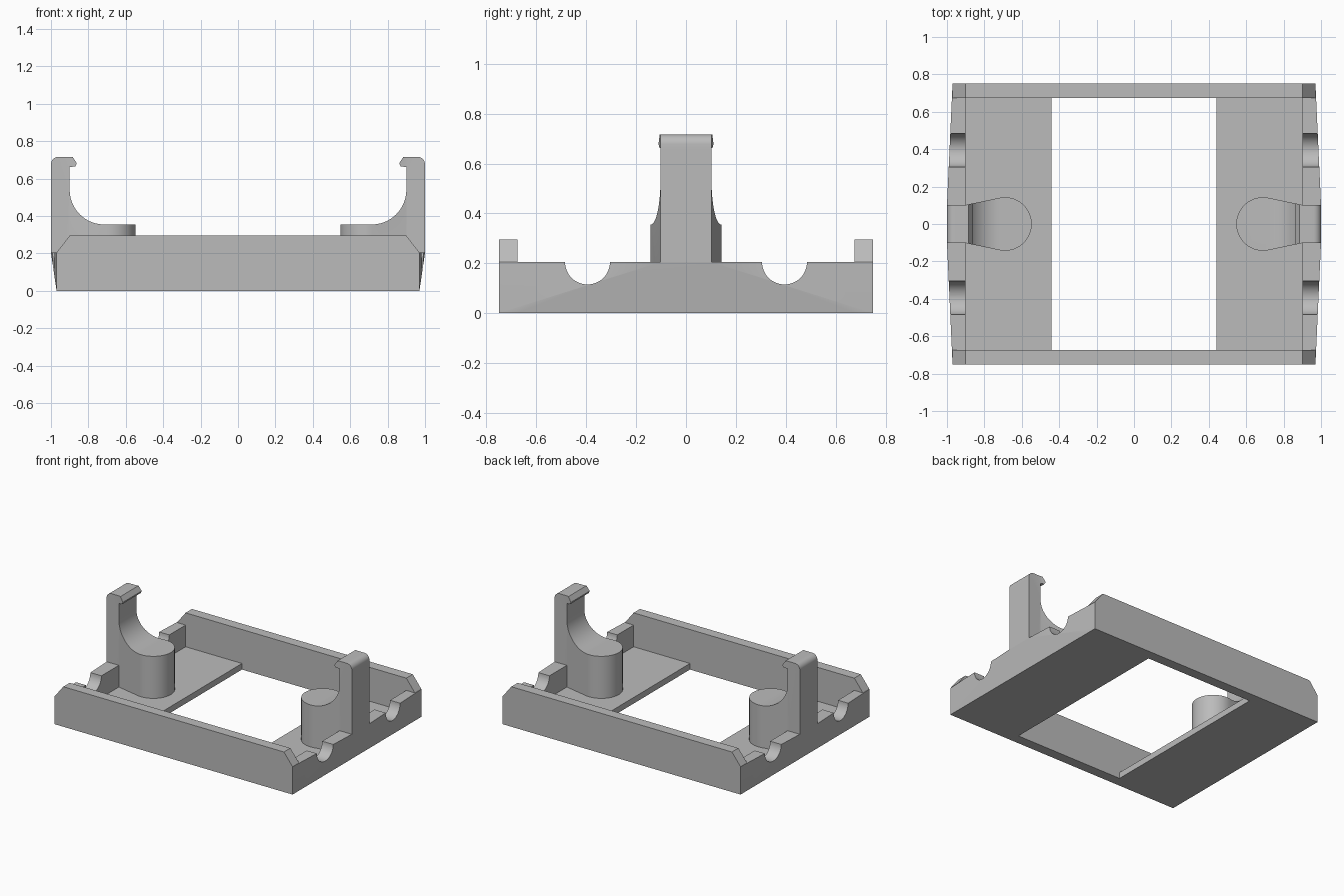
import bpy, bmesh, math

cube = bpy.data.objects.get("Cube")
if cube:
    bpy.data.objects.remove(cube, do_unlink=True)

grey = bpy.data.materials.new("plain grey")
grey.use_nodes = True
colour = (0.5, 0.5, 0.5, 1)
grey.diffuse_color = colour
grey.node_tree.nodes["Principled BSDF"].inputs["Base Color"].default_value = colour


def finish(name, bm):
    bmesh.ops.recalc_face_normals(bm, faces=bm.faces)
    mesh = bpy.data.meshes.new(name)
    bm.to_mesh(mesh)
    bm.free()
    mesh.materials.append(grey)
    ob = bpy.data.objects.new(name, mesh)
    bpy.context.scene.collection.objects.link(ob)
    return ob


def prism(name, outline, place, low, high):
    """Extrude a 2D outline; place(a, b, t) maps it into space."""
    bm = bmesh.new()
    rings = [[bm.verts.new(place(a, b, t)) for a, b in outline] for t in (low, high)]
    bm.faces.new(rings[0])
    bm.faces.new(rings[1][::-1])
    n = len(outline)
    for i in range(n):
        j = (i + 1) % n
        bm.faces.new((rings[0][i], rings[0][j], rings[1][j], rings[1][i]))
    return finish(name, bm)


def hull(name, points):
    bm = bmesh.new()
    for p in points:
        bm.verts.new(p)
    bmesh.ops.convex_hull(bm, input=bm.verts)
    bmesh.ops.dissolve_limit(bm, angle_limit=0.01, verts=bm.verts, edges=bm.edges)
    return finish(name, bm)


def boolean(target, tool, operation):
    """Apply a boolean and discard the tool."""
    mod = target.modifiers.new("join", 'BOOLEAN')
    mod.operation, mod.solver, mod.object = operation, 'EXACT', tool
    graph = bpy.context.evaluated_depsgraph_get()
    mesh = bpy.data.meshes.new_from_object(target.evaluated_get(graph))
    target.modifiers.clear()
    target.data = mesh
    mesh.name = target.name
    bpy.data.objects.remove(tool, do_unlink=True)


def arc(cx, cy, r, start, end, steps):
    return [(cx + r * math.cos(math.radians(start + (end - start) * i / steps)),
             cy + r * math.sin(math.radians(start + (end - start) * i / steps)))
            for i in range(steps + 1)]


def xy(a, b, t): return (a, b, t)
def xz(a, b, t): return (a, t, b)
def yz(a, b, t): return (t, a, b)


END, INNER, RAIL, RIM, RAIL_TOP = 0.75, 0.675, 0.97, 0.295, 0.205

# Front and back walls with chamfered top corners
wall = [(-RAIL, 0), (RAIL, 0), (RAIL, RAIL_TOP), (0.9, RIM), (-0.9, RIM), (-RAIL, RAIL_TOP)]
tray = prism("tray", wall, xz, -END, -INNER)
boolean(tray, prism("back_wall", wall, xz, INNER, END), 'UNION')

for side in (-1, 1):
    # Floor plate
    floor = [(side * x, y) for x, y in ((0.44, -0.7), (0.93, -0.7), (0.93, 0.7), (0.44, 0.7))]
    boolean(tray, prism("floor", floor, xy, 0, 0.045), 'UNION')
    # Side rail, bowed out towards the post, with two round notches
    points = [(side * x, y * s, z) for s in (-1, 1) for x, y, z in
              ((0.9, END, 0), (RAIL, END, 0), (0.9, END, RAIL_TOP),
               (RAIL, END, RAIL_TOP), (1, 0.1, RAIL_TOP))]
    rail = hull("rail", points)
    for y in (-0.395, 0.395):
        notch = arc(y, RAIL_TOP, 0.09, 180, 360, 24) + [(y + 0.09, 0.4), (y - 0.09, 0.4)]
        boolean(rail, prism("notch", notch, yz, side * 0.8, side * 1.1), 'DIFFERENCE')
    boolean(tray, rail, 'UNION')

    # Clip post: teardrop footprint cut to the hooked side profile
    foot = arc(0.69, 0, 0.143, 79, 281, 40) + [(0.9, -0.102), (1, -0.102), (1, 0.102), (0.9, 0.102)]
    profile = ([(1, RAIL_TOP), (1, 0.66)] + arc(0.96, 0.677, 0.04, 0, 90, 8)
               + [(0.885, 0.717), (0.862, 0.682), (0.87, 0.665), (0.9, 0.662)]
               + arc(0.715, 0.54, 0.185, 0, -90, 24)
               + [(0.5, 0.355), (0.5, 0.03), (0.93, 0.03), (0.93, RAIL_TOP)])
    name = "left_clip_post" if side > 0 else "right_clip_post"
    post = prism(name, [(side * x, y) for x, y in foot], xy, 0.01, 0.8)
    cutter = prism("clip_profile", [(side * x, z) for x, z in profile], xz, -0.3, 0.3)
    boolean(post, cutter, 'INTERSECT')

# Smooth the curved faces and keep the edges crisp
bpy.ops.object.select_all(action='DESELECT')
for ob in bpy.context.scene.objects:
    if ob.type == 'MESH':
        ob.select_set(True)
        bpy.context.view_layer.objects.active = ob
bpy.ops.object.shade_smooth_by_angle(angle=math.radians(25))
